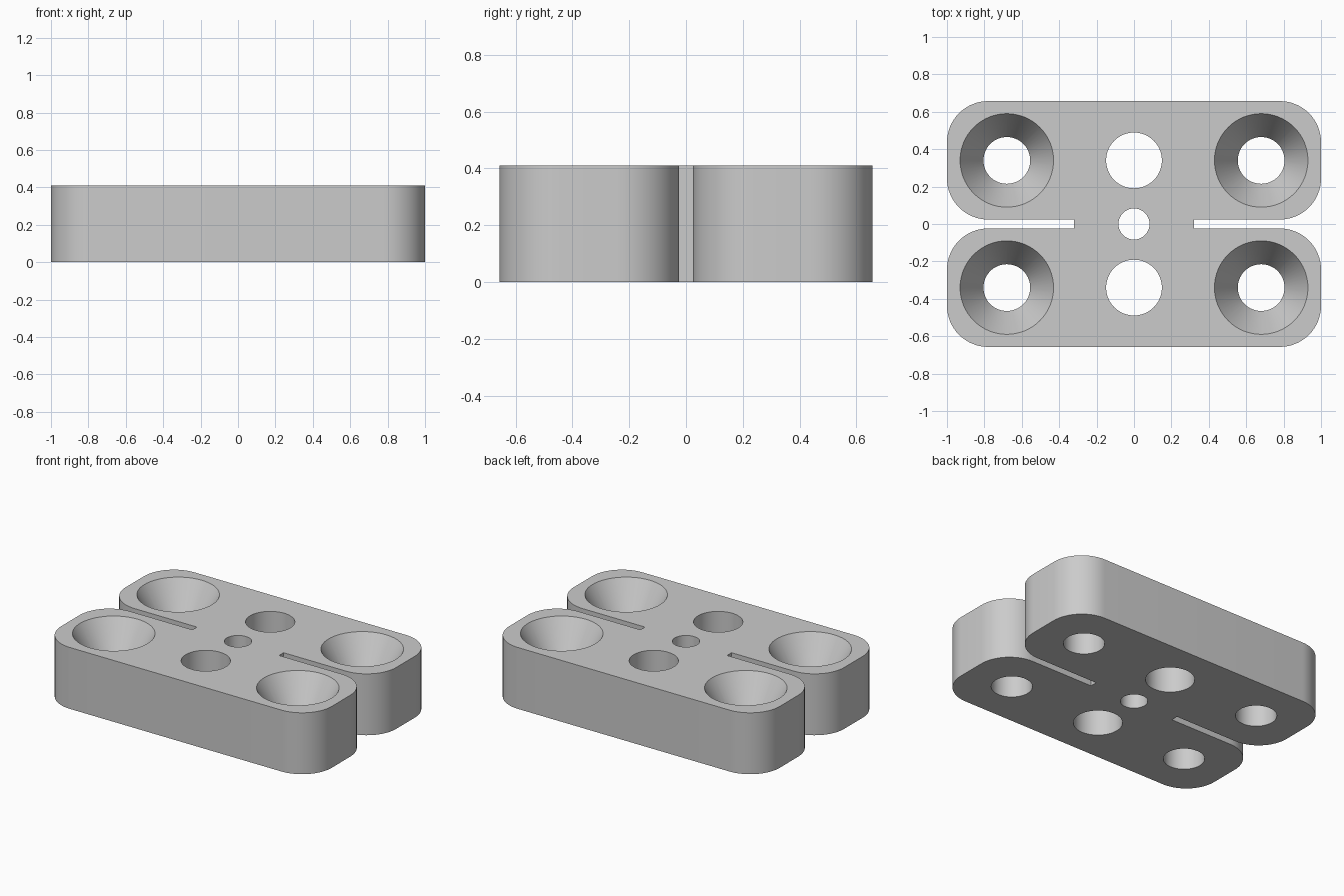
import bpy, bmesh, math

default = bpy.data.objects.get("Cube")
if default:
    bpy.data.objects.remove(default)

HALF_X, HALF_Y, HEIGHT = 1.0, 0.657, 0.41
SLOT_X, SLOT_Y, CORNER = 0.32, 0.024, 0.22
HOLE_X, HOLE_Y = 0.68, 0.34

grey = bpy.data.materials.new("plain grey")
grey.use_nodes = True
colour = (0.6, 0.6, 0.6, 1)
grey.diffuse_color = colour
grey.node_tree.nodes["Principled BSDF"].inputs["Base Color"].default_value = colour


def make_object(name, bm):
    bmesh.ops.recalc_face_normals(bm, faces=bm.faces)
    mesh = bpy.data.meshes.new(name)
    bm.to_mesh(mesh)
    bm.free()
    mesh.materials.append(grey)
    obj = bpy.data.objects.new(name, mesh)
    bpy.context.collection.objects.link(obj)
    return obj


def arc(cx, cy, start, steps=16):
    """Quarter turn, counter-clockwise from start degrees."""
    angles = [math.radians(start + 90 * i / steps) for i in range(steps + 1)]
    return [(cx + CORNER * math.cos(a), cy + CORNER * math.sin(a)) for a in angles]


def spin_cutter(name, x, y, profile, sides=64):
    """Solid of revolution from (radius, z) rings, subtracted from the plate."""
    bm = bmesh.new()
    rings = []
    for r, z in profile:
        turn = [math.tau * i / sides for i in range(sides)]
        rings.append([bm.verts.new((x + r * math.cos(a), y + r * math.sin(a), z)) for a in turn])
    for low, high in zip(rings, rings[1:]):
        for i in range(sides):
            j = (i + 1) % sides
            bm.faces.new((low[i], low[j], high[j], high[i]))
    bm.faces.new(rings[0])
    bm.faces.new(rings[-1])
    cutter = make_object(name, bm)
    cutter.hide_render = True
    return cutter


# Plate outline: right-hand end, then the same points turned half a circle
inner_y = SLOT_Y + CORNER
end = [(SLOT_X, -SLOT_Y), (SLOT_X, SLOT_Y)]
end += arc(HALF_X - CORNER, inner_y, -90)
end += arc(HALF_X - CORNER, HALF_Y - CORNER, 0)
mirrored = [(-x, y) for x, y in reversed(end[1:])]
upper = end[1:] + mirrored
outline = upper + [(-x, -y) for x, y in upper]

bm = bmesh.new()
base = bm.faces.new([bm.verts.new((x, y, 0)) for x, y in outline])
raised = bmesh.ops.extrude_face_region(bm, geom=[base])["geom"]
bmesh.ops.translate(bm, vec=(0, 0, HEIGHT),
                    verts=[v for v in raised if isinstance(v, bmesh.types.BMVert)])
plate = make_object("clamp_plate", bm)

# Holes: countersunk corners, two plain holes and a small centre hole
over = 0.05
sink_depth, sink_r, bore_r = 0.215, 0.25, 0.125
slope = (sink_r - bore_r) / sink_depth
countersunk = [(bore_r, -over), (bore_r, HEIGHT - sink_depth),
               (sink_r + slope * over, HEIGHT + over)]


def straight(r):
    return [(r, -over), (r, HEIGHT + over)]


cutters = [spin_cutter("centre_hole_cutter", 0, 0, straight(0.083))]
for sy in (-1, 1):
    cutters.append(spin_cutter("plain_hole_cutter", 0, sy * HOLE_Y, straight(0.149)))
    for sx in (-1, 1):
        cutters.append(spin_cutter("countersink_cutter", sx * HOLE_X, sy * HOLE_Y, countersunk))

# Cut the holes and discard the cutters
bpy.ops.object.select_all(action="DESELECT")
plate.select_set(True)
bpy.context.view_layer.objects.active = plate
for cutter in cutters:
    mod = plate.modifiers.new("hole", "BOOLEAN")
    mod.operation, mod.solver, mod.object = "DIFFERENCE", "EXACT", cutter
    bpy.ops.object.modifier_apply(modifier=mod.name)
    bpy.data.objects.remove(cutter)

bpy.ops.object.shade_smooth_by_angle(angle=math.radians(25))
